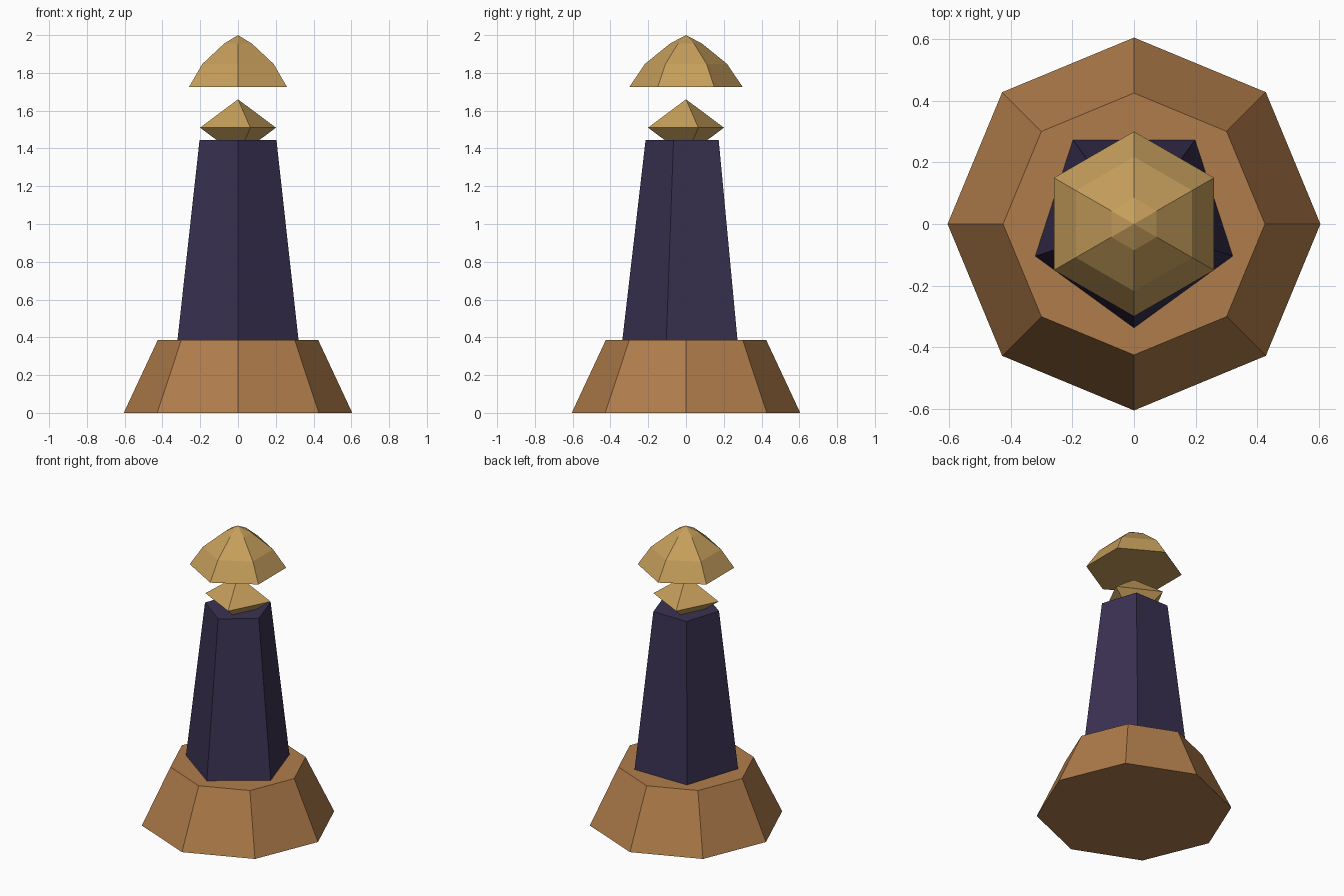
import bpy, bmesh, math

if "Cube" in bpy.data.objects:
    bpy.data.objects.remove(bpy.data.objects["Cube"])


def material(name, color):
    m = bpy.data.materials.new(name)
    m.diffuse_color = (*color, 1.0)
    m.use_nodes = True
    m.node_tree.nodes["Principled BSDF"].inputs["Base Color"].default_value = m.diffuse_color
    return m


BRONZE = material("bronze brown", (0.434, 0.202, 0.070))
PURPLE = material("dark purple", (0.042, 0.031, 0.084))
GOLD = material("antique gold", (0.562, 0.342, 0.105))


def lathe(name, sides, start_deg, profile, mat):
    """Faceted solid from (radius, z) rings; radius 0 makes a point."""
    bm = bmesh.new()
    rings = []
    for r, z in profile:
        count = sides if r > 0 else 1
        angles = [math.radians(start_deg + 360 * i / sides) for i in range(count)]
        rings.append([bm.verts.new((r * math.cos(a), r * math.sin(a), z)) for a in angles])
    for low, high in zip(rings, rings[1:]):
        for i in range(sides):
            j = (i + 1) % sides
            quad = [low[i % len(low)], low[j % len(low)],
                    high[j % len(high)], high[i % len(high)]]
            bm.faces.new(list(dict.fromkeys(quad)))
    for ring in (rings[0], rings[-1]):
        if len(ring) > 1:
            bm.faces.new(ring)
    bmesh.ops.recalc_face_normals(bm, faces=bm.faces)
    mesh = bpy.data.meshes.new(name)
    bm.to_mesh(mesh)
    bm.free()
    mesh.materials.append(mat)
    obj = bpy.data.objects.new(name, mesh)
    bpy.context.collection.objects.link(obj)
    return obj


# Octagonal foot
lathe("base", 8, 0, [(0.605, 0), (0.425, 0.385)], BRONZE)
# Five-sided tapered column, corner to the front
lathe("column", 5, -90, [(0.337, 0.385), (0.214, 1.445)], PURPLE)
# Octahedral gem, twisted and partly sunk into the column
lathe("gem", 4, 18, [(0, 1.36), (0.211, 1.51), (0, 1.66)], GOLD)
# Floating six-sided dome
lathe("dome_cap", 6, 90, [(0.30, 1.725), (0.218, 1.847), (0.085, 1.955), (0, 2.0)], GOLD)
